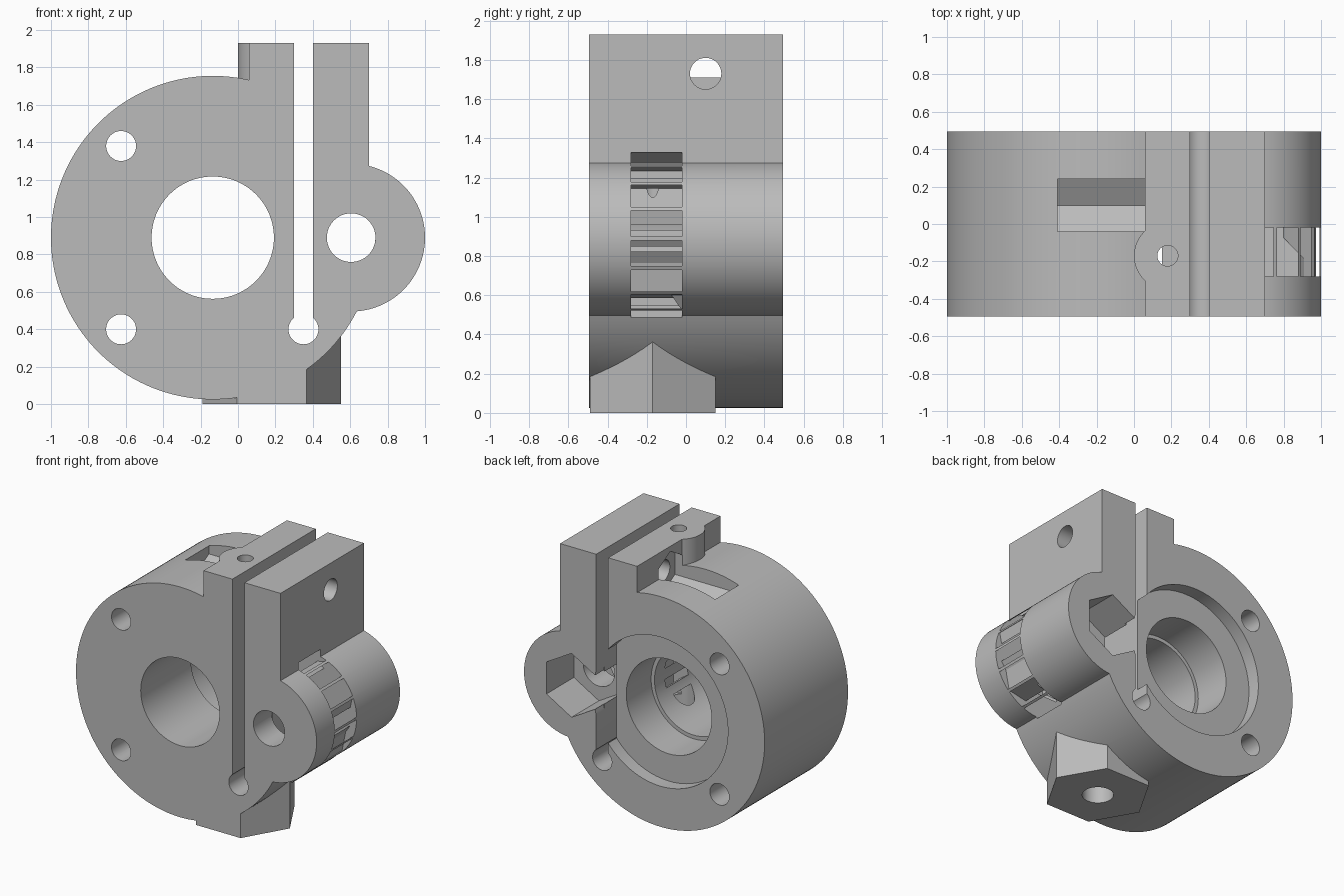
import bpy
from math import pi
from mathutils import Matrix

if "Cube" in bpy.data.objects:
    bpy.data.objects.remove(bpy.data.objects["Cube"], do_unlink=True)

# One plain grey material
grey = bpy.data.materials.new("plain_grey")
grey.use_nodes = True
grey.diffuse_color = (0.5, 0.5, 0.5, 1)
grey.node_tree.nodes["Principled BSDF"].inputs["Base Color"].default_value = (0.5, 0.5, 0.5, 1)

HALF = 0.495           # half depth of the body
BODY = (-0.135, 0.89)  # x, z of the main axis
LUG = (0.605, 0.89)    # x, z of the idler axis
FEED = (0.18, -0.17)   # x, y of the feed hole


def box(name, x, y, z):
    bpy.ops.mesh.primitive_cube_add(size=1)
    ob = bpy.context.object
    ob.name = name
    spans = (x, y, z)
    ob.data.transform(Matrix.Diagonal([b - a for a, b in spans] + [1]))
    ob.data.transform(Matrix.Translation([(a + b) / 2 for a, b in spans]))
    return ob


def rod(name, axis, centre, r, lo, hi, sides=96, spin=0.0):
    """Prism along an axis; centre holds the other two coordinates in order."""
    bpy.ops.mesh.primitive_cylinder_add(vertices=sides, radius=r, depth=hi - lo)
    ob = bpy.context.object
    ob.name = name
    mid = (lo + hi) / 2
    turn = {"x": Matrix.Rotation(pi / 2, 4, "Y"),
            "y": Matrix.Rotation(pi / 2, 4, "X"),
            "z": Matrix.Identity(4)}[axis]
    place = list(centre)
    place.insert("xyz".index(axis), mid)
    ob.data.transform(Matrix.Translation(place) @ turn @ Matrix.Rotation(spin, 4, "Z"))
    return ob


def combine(target, tool, operation):
    mod = target.modifiers.new("shape", "BOOLEAN")
    mod.operation = operation
    mod.solver = "EXACT"
    mod.object = tool
    tool.hide_render = True
    bpy.context.view_layer.objects.active = target
    bpy.ops.object.modifier_apply(modifier=mod.name)
    bpy.data.objects.remove(tool, do_unlink=True)


# Round body with its idler lug, clamp block, feed boss and hexagonal foot
body = rod("clamp_housing", "y", BODY, 0.865, -HALF, HALF, 160)
for part in (
    rod("idler_lug", "y", LUG, 0.395, -HALF, HALF),
    box("clamp_block", (0.06, 0.7), (-HALF, HALF), (0.89, 1.93)),
    rod("feed_boss", "z", FEED, 0.18, 1.4, 1.93, 64),
    rod("hex_foot", "z", FEED, 0.37, 0, 0.42, 6, pi / 6),
):
    combine(body, part, "UNION")

# Stepped main bore, mounting holes and clamp slit
OUT = HALF + 0.1
cutters = [
    rod("main_bore", "y", BODY, 0.327, -OUT, OUT),
    rod("bearing_seat", "y", BODY, 0.355, 0.1, OUT),
    rod("rear_recess", "y", BODY, 0.56, 0.395, OUT),
    box("slit", (0.3, 0.4), (-OUT, OUT), (0.4, 2.1)),
    rod("slit_end", "y", (0.35, 0.4), 0.08, -OUT, OUT, 48),
    rod("idler_hole", "y", LUG, 0.13, -OUT, OUT, 64),
    rod("idler_nut", "y", LUG, 0.24, 0.17, OUT, 6),
]
for z in (0.4, 1.38):
    cutters.append(rod("mounting_hole", "y", (-0.625, z), 0.08, -OUT, OUT, 48))

# Feed passage, wide from below and narrow from above
cutters += [
    rod("feed_top", "z", FEED, 0.055, 1.05, 2.1, 40),
    rod("feed_bottom", "z", FEED, 0.108, -0.1, 0.73, 48),
]

# Clamp screw with its hexagonal nut channel
SCREW = (0.1, 1.73)
cutters += [
    rod("screw_hole", "x", SCREW, 0.08, 0.0, 0.9, 48),
    rod("nut_channel", "x", SCREW, 0.162, -0.41, 0.12, 6, 0),
]

# Toothed idler cavity from turned squares
for i in range(4):
    cutters.append(rod("idler_cavity", "y", LUG, 0.456, -0.28, -0.02, 4, (i + 0.5) * pi / 8))

for cutter in cutters:
    # Keep the nut channel's point facing down
    if cutter.name.startswith("nut_channel"):
        ys = [v.co.y for v in cutter.data.vertices]
        if max(ys) - min(ys) > 0.3:
            shift = Matrix.Translation((0, *SCREW))
            cutter.data.transform(shift @ Matrix.Rotation(pi / 6, 4, "X") @ shift.inverted())
    combine(body, cutter, "DIFFERENCE")

body.data.materials.clear()
body.data.materials.append(grey)
for face in body.data.polygons:
    face.material_index = 0

bpy.ops.object.select_all(action="DESELECT")
body.select_set(True)
bpy.context.view_layer.objects.active = body
bpy.ops.object.shade_smooth_by_angle(angle=pi / 9)
